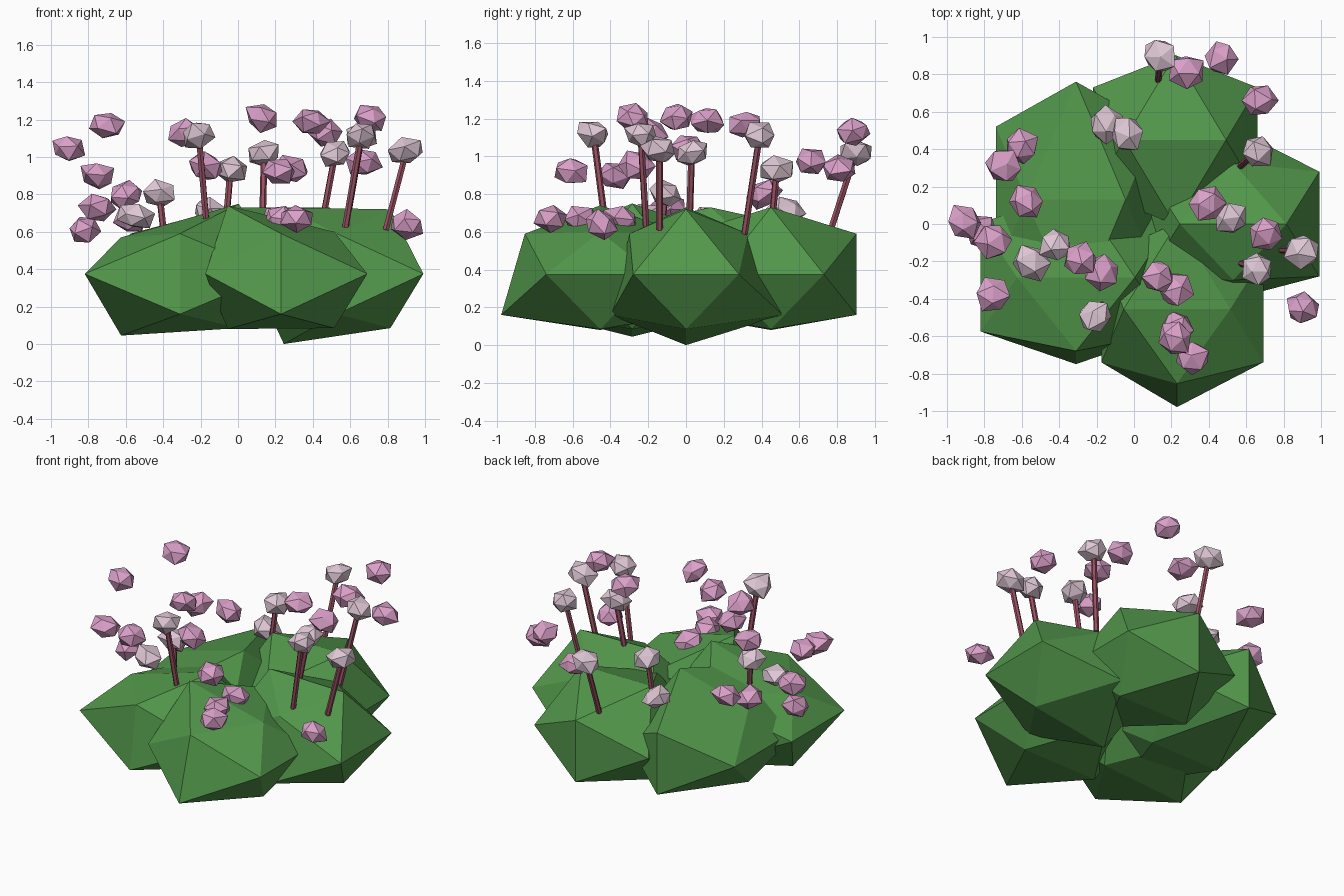
import bpy
import bmesh
import math
import random
from mathutils import Vector, Matrix, Euler

random.seed(4)
PHI = (1 + math.sqrt(5)) / 2

cube = bpy.data.objects.get("Cube")
if cube:
    bpy.data.objects.remove(cube, do_unlink=True)


def make_material(name, colour):
    mat = bpy.data.materials.new(name)
    mat.use_nodes = True
    mat.diffuse_color = (*colour, 1)
    mat.node_tree.nodes["Principled BSDF"].inputs["Base Color"].default_value = (*colour, 1)
    return mat


LEAF = make_material("leaf green", (0.085, 0.31, 0.07))
PINK = make_material("blossom pink", (0.70, 0.35, 0.58))
PALE = make_material("pale petal", (0.73, 0.57, 0.66))
STEM = make_material("stem maroon", (0.32, 0.082, 0.125))


def golden_points():
    """Corners of an icosahedron whose top and bottom edges run along x."""
    points = []
    for a in (-1, 1):
        for b in (-PHI, PHI):
            points += [Vector((a, 0, b)), Vector((b, a, 0)), Vector((0, b, a))]
    return points


def hull_object(name, points, material, location):
    """Flat faceted solid wrapped around the given points."""
    mesh = bpy.data.meshes.new(name)
    bm = bmesh.new()
    for point in points:
        bm.verts.new(point)
    bmesh.ops.convex_hull(bm, input=bm.verts)
    bmesh.ops.recalc_face_normals(bm, faces=bm.faces)
    bm.to_mesh(mesh)
    bm.free()
    mesh.materials.append(material)
    obj = bpy.data.objects.new(name, mesh)
    obj.location = location
    bpy.context.collection.objects.link(obj)


def bush_lump(name, x, y, half_width, half_depth, lowest=0.08, left_top=0.73, right_top=0.73,
              left=PHI, front=PHI, front_rake=0.0, back=PHI, back_rake=0.0):
    """Leafy lump: uneven crown, low left keel, front and back edges raked out at the foot."""
    centre = 0.375
    points = []
    for p in golden_points():
        z = p.z * 0.215
        if p.y < -1.5:
            p.y = -front + front_rake * p.z
        elif p.y > 1.5:
            p.y = back - back_rake * p.z
        elif p.x < -1.5:
            p.x = -left
        elif p.z > 1.5:
            z = (left_top if p.x < 0 else right_top) - centre
        elif p.z < -1.5:
            z = (lowest if p.x < 0 else 0.085) - centre
        points.append(Vector((p.x * half_width, p.y * half_depth, z)))
    hull_object(name, points, LEAF, (x, y, centre))


def flower_head(name, material, location, width, height):
    """Squashed, uneven faceted bud at a random angle."""
    turn = Euler([random.uniform(0, math.tau) for _ in range(3)]).to_matrix()
    tilt = Euler((random.uniform(-0.35, 0.35), random.uniform(-0.35, 0.35), 0)).to_matrix()
    squash = Matrix.Diagonal((width, width, height))
    points = [tilt @ squash @ turn @ p.normalized() * random.uniform(0.86, 1.14)
              for p in golden_points()]
    hull_object(name, points, material, location)


def flower_stem(name, base, tip):
    """Thin straight stalk between two points."""
    axis = Vector(tip) - Vector(base)
    turn = axis.to_track_quat("Z", "Y")
    points = []
    for height in (0, axis.length):
        for step in range(6):
            angle = math.tau * step / 6
            ring = Vector((math.cos(angle) * 0.018, math.sin(angle) * 0.018, height))
            points.append(turn @ ring)
    hull_object(name, points, STEM, base)


# Bush body: five overlapping lumps
bush_lump("front_bush_lump", 0.23, -0.455, 0.285, 0.285, left_top=0.74, right_top=0.60,
          left=1.42, front_rake=0.22)
bush_lump("left_bush_lump", 0.53, 0, 0.285, 0.28, lowest=0.0, right_top=0.72,
          front=1.25, front_rake=0.18, back=1.5, back_rake=0.33)
bush_lump("back_bush_lump", 0.22, 0.45, 0.272, 0.28)
bush_lump("front_right_bush_lump", -0.31, -0.285, 0.315, 0.29, lowest=0.045,
          left_top=0.57, right_top=0.75, front=1.48, front_rake=0.12)
bush_lump("back_right_bush_lump", -0.31, 0.13, 0.265, 0.39, left_top=0.59)

# Pale flowers: head position, then foot of the stem
stemmed_flowers = [
    ((0.14, 0.90, 1.02), (0.13, 0.77, 0.62)),
    ((-0.04, 0.48, 0.93), (-0.06, 0.46, 0.70)),
    ((0.66, 0.39, 1.11), (0.57, 0.31, 0.59)),
    ((0.52, 0.03, 1.02), (0.46, 0.02, 0.70)),
    ((0.90, -0.14, 1.03), (0.79, -0.14, 0.61)),
    ((0.66, -0.24, 1.12), (0.57, -0.21, 0.60)),
    ((-0.21, -0.49, 1.12), (-0.17, -0.43, 0.66)),
    ((-0.42, -0.11, 0.80), (-0.40, -0.13, 0.62)),
]
for number, (head, foot) in enumerate(stemmed_flowers, 1):
    flower_stem(f"flower_stem_{number}", foot, head)
    flower_head(f"pale_flower_{number}", PALE, head, 0.096, 0.075)

# Pale flowers resting on the leaves
for number, head in enumerate([(-0.15, 0.53, 0.71), (-0.55, -0.21, 0.68)], 1):
    flower_head(f"resting_flower_{number}", PALE, head, 0.1, 0.07)

# Loose pink blossoms
blossoms = [
    (0.28, 0.82, 0.93), (0.47, 0.89, 1.13), (0.67, 0.66, 0.97),
    (-0.60, 0.41, 0.80), (-0.70, 0.31, 1.17), (-0.57, 0.12, 0.66),
    (-0.91, 0.01, 1.05), (-0.75, -0.09, 0.73), (-0.82, -0.04, 0.61),
    (-0.75, -0.38, 0.90), (-0.29, -0.19, 1.13), (-0.17, -0.26, 0.95),
    (0.13, -0.28, 1.21), (0.22, -0.35, 0.66), (0.39, 0.11, 1.19),
    (0.71, -0.05, 1.21), (0.90, -0.45, 0.64), (0.22, -0.61, 0.92),
    (0.31, -0.71, 0.67), (0.23, -0.56, 0.66),
]
for number, spot in enumerate(blossoms, 1):
    flower_head(f"pink_blossom_{number}", PINK, spot, 0.096, 0.077)
